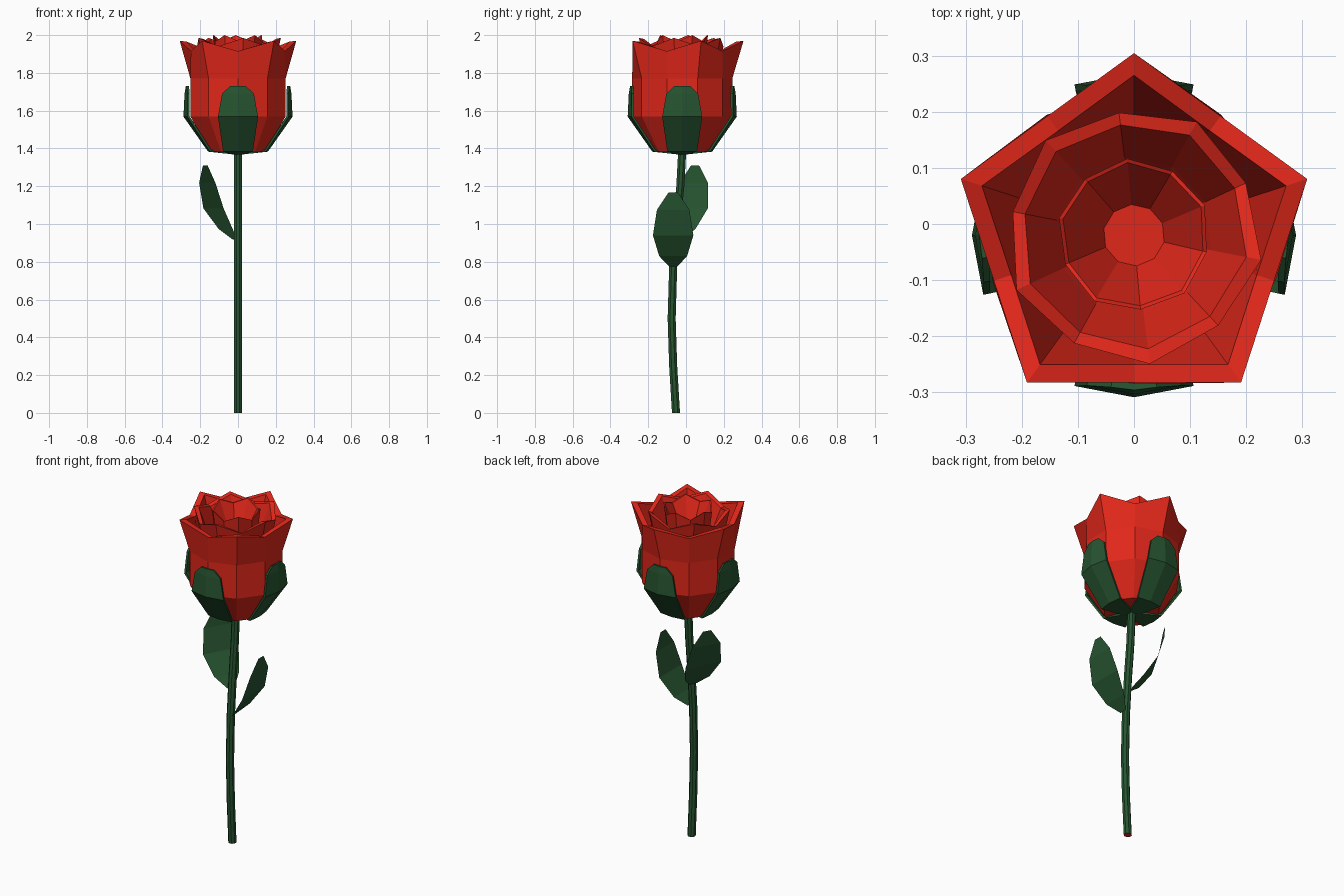
import bpy
from math import cos, sin, pi, radians

if "Cube" in bpy.data.objects:
    bpy.data.objects.remove(bpy.data.objects["Cube"])

CY = -0.02  # flower axis in y


def material(name, color):
    m = bpy.data.materials.new(name)
    m.diffuse_color = color
    m.use_nodes = True
    m.node_tree.nodes["Principled BSDF"].inputs["Base Color"].default_value = m.diffuse_color
    return m


RED = material("petal_red", (0.75, 0.02, 0.01, 1))
GREEN = material("leaf_green", (0.02, 0.09, 0.03, 1))


def make(name, verts, faces, *mats):
    me = bpy.data.meshes.new(name)
    me.from_pydata(verts, [], faces)
    for m in mats:
        me.materials.append(m)
    ob = bpy.data.objects.new(name, me)
    bpy.context.collection.objects.link(ob)
    return ob


def skin(n, rings):
    """Quads between consecutive closed rings of n vertices, capped at both ends."""
    faces = [(k * n + i, k * n + (i + 1) % n, (k + 1) * n + (i + 1) % n, (k + 1) * n + i)
             for k in range(rings - 1) for i in range(n)]
    faces.append(tuple(reversed(range(n))))
    faces.append(tuple((rings - 1) * n + i for i in range(n)))
    return faces


def petal_cup(name, phase, rings):
    """Ten-sided cup; each ring is (tip radius, dip radius, tip z, dip z)."""
    verts = []
    for r_tip, r_dip, z_tip, z_dip in rings:
        for i in range(10):
            a = radians(phase + 36 * i)
            r, z = (r_dip, z_dip) if i % 2 else (r_tip, z_tip)
            verts.append((r * cos(a), CY + r * sin(a), z))
    return make(name, verts, skin(10, len(rings)), RED)


# Three nested petal layers: outside wall, rim, inside wall
petal_cup("outer_petals", 90, [
    (0.155, 0.155, 1.385, 1.385), (0.265, 0.265, 1.57, 1.57), (0.265, 0.265, 1.77, 1.77),
    (0.3245, 0.2625, 1.97, 1.915), (0.285, 0.23, 1.965, 1.91),
    (0.215, 0.21, 1.77, 1.77), (0.18, 0.18, 1.70, 1.70)])
petal_cup("middle_petals", 61, [
    (0.13, 0.13, 1.60, 1.60), (0.2, 0.2, 1.70, 1.70), (0.195, 0.195, 1.82, 1.82),
    (0.231, 0.22, 1.985, 1.94), (0.204, 0.198, 1.98, 1.935),
    (0.14, 0.14, 1.80, 1.80), (0.12, 0.12, 1.75, 1.75)])
petal_cup("inner_petals", 95, [
    (0.09, 0.09, 1.65, 1.65), (0.125, 0.125, 1.74, 1.74), (0.12, 0.12, 1.86, 1.86),
    (0.137, 0.133, 2.0, 1.965), (0.13, 0.126, 1.998, 1.963),
    (0.055, 0.055, 1.83, 1.83)])

# Four folded sepals: (radius, half width, z, fold depth)
SEPAL = [(0.02, 0.03, 1.374, 0), (0.155, 0.078, 1.388, 0.01), (0.283, 0.105, 1.57, 0.02),
         (0.277, 0.083, 1.69, 0.015), (0.27, 0.04, 1.73, 0.005)]
for s in range(4):
    a = s * pi / 2
    verts = []
    for r, w, z, fold in SEPAL:
        for side in (-1, 0, 1):
            d, t = r - fold * abs(side), w * side
            verts.append((d * cos(a) - t * sin(a), CY + d * sin(a) + t * cos(a), z))
    faces = [(3 * k + j, 3 * k + j + 1, 3 * k + j + 4, 3 * k + j + 3)
             for k in range(len(SEPAL) - 1) for j in range(2)]
    ob = make(f"sepal_{s + 1}", verts, faces, GREEN)
    mod = ob.modifiers.new("thickness", 'SOLIDIFY')
    mod.thickness, mod.offset = 0.012, 0

# Curved eight-sided stem with a red cut end
PATH = [(-0.053, 0), (-0.068, 0.25), (-0.076, 0.5), (-0.068, 0.77), (-0.05, 1.0),
        (-0.03, 1.2), (-0.02, 1.39)]
verts = [(0.023 * cos(pi / 4 * i + pi / 8), y + 0.023 * sin(pi / 4 * i + pi / 8), z)
         for y, z in PATH for i in range(8)]
stem = make("stem", verts, skin(8, len(PATH)), GREEN, RED)
stem.data.polygons[-2].material_index = 1

# Two thin curved leaves: (distance from stem, half width, height)
LEAF = [(0.02, 0.022, 0.775), (0.075, 0.074, 0.83), (0.15, 0.107, 0.94),
        (0.188, 0.086, 1.075), (0.2, 0.024, 1.168)]
for name, angle, y0, dz in (("lower_leaf", 0, -0.068, 0), ("upper_leaf", 150, -0.052, 0.143)):
    a = radians(angle)
    verts = [(d * cos(a) - s * w * sin(a), y0 + d * sin(a) + s * w * cos(a), z + dz)
             for d, w, z in LEAF for s in (-1, 1)]
    faces = [(2 * k, 2 * k + 1, 2 * k + 3, 2 * k + 2) for k in range(len(LEAF) - 1)]
    make(name, verts, faces, GREEN)
